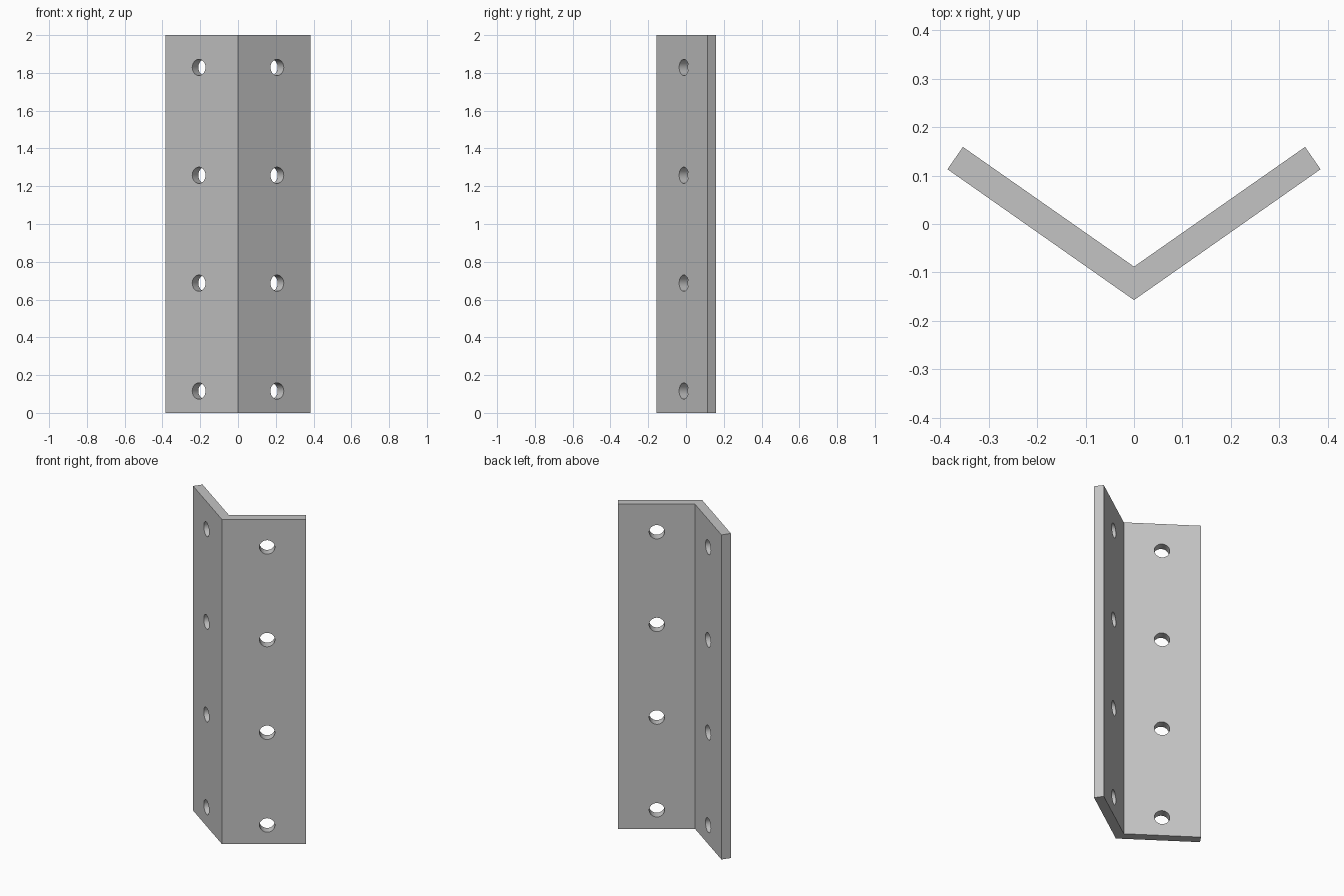
import bpy, bmesh, math
from mathutils import Matrix, Vector

cube = bpy.data.objects.get("Cube")
if cube:
    bpy.data.objects.remove(cube, do_unlink=True)

HEIGHT = 2.0
APEX = Vector((0, -0.157, 0))
ANGLE = math.atan2(0.27, 0.385)
HOLE_RADIUS = 0.043
HOLE_DISTANCE = 0.253
HOLE_HEIGHTS = [0.116 + 0.571 * i for i in range(4)]

steel = bpy.data.materials.new("grey steel")
steel.use_nodes = True
steel.diffuse_color = (0.55, 0.55, 0.55, 1)
steel.node_tree.nodes["Principled BSDF"].inputs["Base Color"].default_value = steel.diffuse_color


def make_object(name, bm):
    bmesh.ops.recalc_face_normals(bm, faces=bm.faces)
    mesh = bpy.data.meshes.new(name)
    bm.to_mesh(mesh)
    bm.free()
    mesh.materials.append(steel)
    obj = bpy.data.objects.new(name, mesh)
    bpy.context.collection.objects.link(obj)
    return obj


# Bent plate: V profile extruded upwards
half = [(0.385, 0.113), (0.353, 0.159)]
profile = [(0, APEX.y), *half, (0, -0.088)] + [(-x, y) for x, y in reversed(half)]
bm = bmesh.new()
base = bm.faces.new([bm.verts.new((x, y, 0)) for x, y in profile])
extruded = bmesh.ops.extrude_face_region(bm, geom=[base], use_keep_orig=True)
top = [v for v in extruded["geom"] if isinstance(v, bmesh.types.BMVert)]
bmesh.ops.translate(bm, verts=top, vec=(0, 0, HEIGHT))
plate = make_object("angle_bracket", bm)

# Screw hole cutters, square to each flange
bm = bmesh.new()
for side in (-1, 1):
    along = Vector((side * math.cos(ANGLE), math.sin(ANGLE), 0))
    normal = Vector((-side * math.sin(ANGLE), math.cos(ANGLE), 0))
    turn = normal.to_track_quat('Z', 'Y').to_matrix().to_4x4()
    for z in HOLE_HEIGHTS:
        centre = APEX + along * HOLE_DISTANCE + normal * 0.028 + Vector((0, 0, z))
        bmesh.ops.create_cone(bm, cap_ends=True, segments=40, radius1=HOLE_RADIUS,
                              radius2=HOLE_RADIUS, depth=0.12,
                              matrix=Matrix.Translation(centre) @ turn)
cutter = make_object("hole_cutters", bm)
cutter.hide_render = True

# Cut the holes, then remove the cutters
cut = plate.modifiers.new("holes", 'BOOLEAN')
cut.operation = 'DIFFERENCE'
cut.solver = 'EXACT'
cut.object = cutter
bpy.ops.object.select_all(action='DESELECT')
bpy.context.view_layer.objects.active = plate
plate.select_set(True)
bpy.ops.object.modifier_apply(modifier=cut.name)
bpy.data.objects.remove(cutter, do_unlink=True)
bpy.ops.object.shade_smooth_by_angle(angle=math.radians(30))
